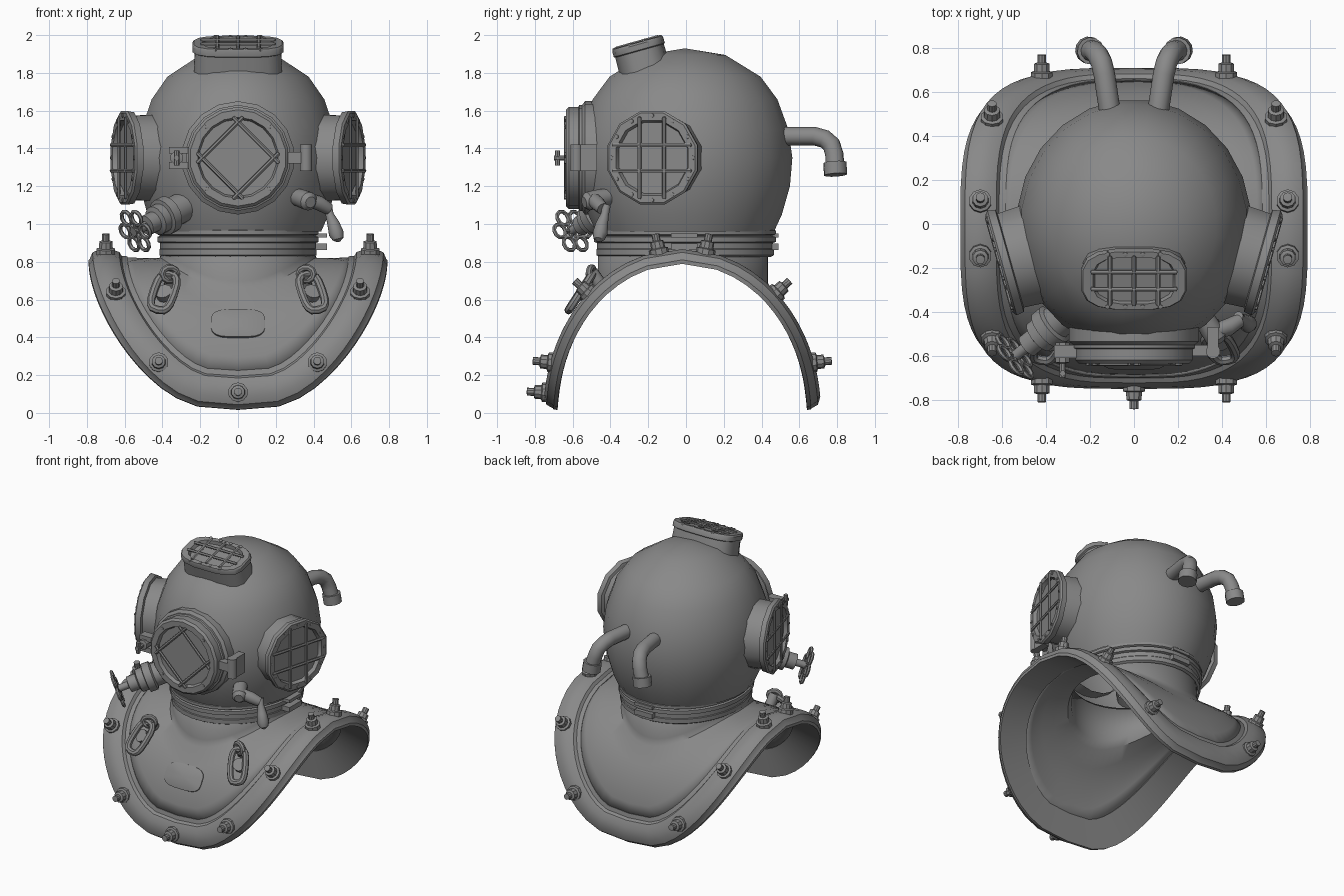
import bpy, bmesh, math
from mathutils import Vector as V
from math import sin, cos, asin, pi, radians

if "Cube" in bpy.data.objects:
    bpy.data.objects.remove(bpy.data.objects["Cube"])


def spow(v, p):
    return math.copysign(abs(v) ** p, v)


def add(name, bm):
    bmesh.ops.remove_doubles(bm, verts=bm.verts, dist=1e-5)
    bmesh.ops.recalc_face_normals(bm, faces=bm.faces)
    me = bpy.data.meshes.new(name)
    bm.to_mesh(me)
    bm.free()
    ob = bpy.data.objects.new(name, me)
    bpy.context.collection.objects.link(ob)
    return ob


def skin(name, rings, wrap=False):
    """Bridge a list of closed rings with quads."""
    bm = bmesh.new()
    rs = [[bm.verts.new(p) for p in r] for r in rings]
    n = len(rs[0])
    for i in range(len(rs) if wrap else len(rs) - 1):
        a, b = rs[i], rs[(i + 1) % len(rs)]
        for j in range(n):
            k = (j + 1) % n
            bm.faces.new((a[j], a[k], b[k], b[j]))
    return add(name, bm)


def lathe(name, prof, o=(0, 0, 0), axis=(0, 0, 1), n=16, sx=1, sy=1, p=1):
    q = V(axis).to_track_quat('Z', 'Y')
    rings = []
    for r, h in prof:
        ang = [2 * pi * (j + .5) / n for j in range(n)]
        rings.append([V(o) + q @ V((sx * r * spow(cos(a), p), sy * r * spow(sin(a), p), h)) for a in ang])
    return skin(name, rings)


def tube(name, pts, r, radii=None, cyclic=False, res=2):
    cu = bpy.data.curves.new(name, 'CURVE')
    cu.dimensions = '3D'
    cu.bevel_depth, cu.bevel_resolution, cu.use_fill_caps = r, res, True
    s = cu.splines.new('POLY')
    s.points.add(len(pts) - 1)
    for i, p in enumerate(pts):
        s.points[i].co = (*p, 1)
        s.points[i].radius = radii[i] if radii else 1
    s.use_cyclic_u = cyclic
    ob = bpy.data.objects.new(name + "_path", cu)
    bpy.context.collection.objects.link(ob)
    dg = bpy.context.evaluated_depsgraph_get()
    me = bpy.data.meshes.new_from_object(ob.evaluated_get(dg))
    bpy.data.objects.remove(ob)
    out = bpy.data.objects.new(name, me)
    bpy.context.collection.objects.link(out)
    return out


def box(name, loc, size):
    bm = bmesh.new()
    bmesh.ops.create_cube(bm, size=1)
    for v in bm.verts:
        v.co = V(loc) + V((v.co.x * size[0], v.co.y * size[1], v.co.z * size[2]))
    return add(name, bm)


# elliptical arch the breastplate follows: angle f from the top, lifted along its normal
AY, AZ = .662, .795


def arch(f, x, lift=0):
    N = V((0, sin(f) / AY, cos(f) / AZ)).normalized()
    return V((x, AY * sin(f) - .02, AZ * cos(f))) + N * lift, N


def bulge(f):
    return .025 + .035 * min(1, abs(sin(f)) / .7)


def rim_pt(a):
    return arch(asin(.656 * spow(sin(a), .556) / AY), .7 * spow(cos(a), .556))


def rim_frame(a):
    P, N = rim_pt(a)
    U = (rim_pt(a + .002)[0] - rim_pt(a - .002)[0]).cross(N).normalized()
    return P, U, N


ANG = [2 * pi * i / 64 for i in range(64)]

# rolled rim swept round the breastplate edge
sec = [(-.115, 0), (-.115, .034), (-.085, .036), (-.072, .056), (-.03, .072), (.03, .072),
       (.07, .055), (.085, .02), (.091, .015), (.091, -.006)]
frames = [rim_frame(a) for a in ANG]
skin("rim", [[P + U * u + N * n for u, n in sec] for P, U, N in frames], wrap=True)


# breastplate flowing from neck to rim
def neck_angle(y):
    f = 0
    for _ in range(30):
        f = asin((y + .02 - bulge(f) * arch(f, 0)[1].y) / AY)
    return f


inner = [P - U * .1 + N * .03 for P, U, N in frames]
ell = [V((.405 * cos(a), .45 * sin(a) - .017, 0)) for a in ANG]
rows = [[], [], [], [], [], []]
for e, i in zip(ell, inner):
    f0 = neck_angle(e.y)
    f1 = asin(max(-1, min(1, (i.y + .02) / (AY + .03))))
    foot = arch(f0, e.x, bulge(f0))[0]
    rows[0].append(V((e.x, e.y, .96)))
    rows[1].append(V((e.x, e.y, foot.z + .03)))
    for k, t in enumerate((.05, .3, .55, .8)):
        f = f0 + (f1 - f0) * t
        lift = bulge(f) * (1 - t ** 4) + .03 * t ** 4
        rows[2 + k].append(arch(f, e.x + (i.x - e.x) * t, lift)[0])
plate = skin("breastplate", rows + [inner])
m = plate.modifiers.new("thickness", 'SOLIDIFY')
m.thickness = .025
m.offset = -1

# studs and nuts round the rim
for i, d in enumerate((270, 293.5, 246.5, 330, 210, 357.7, 182.3, 2.3, 177.7, 30, 150, 66.5, 113.5)):
    P, U, N = rim_frame(radians(d))
    ax = V((0, N.y, N.z * (.3 if N.z < .5 else 1)))
    lathe(f"rim_stud_{i}", [(.052, .04), (.052, .085), (.038, .09), (.036, .125), (.021, .13), (.021, .166), (0, .168)],
          P, ax, n=10)

# neck collar and its locking tabs
lathe("neck_collar", [(.455, .825), (.472, .835), (.472, .865), (.468, .87), (.468, .9), (.485, .905), (.485, .932),
                      (.468, .937), (.485, .945), (.485, .965), (.45, .975)], (0, -.005, 0), n=32, sx=.885)
for i, z in enumerate((.88, .94)):
    h = .035 if i == 0 else .022
    box(f"collar_tab_side_{i}", (.44, -.01, z), (.06, .14, h))
    box(f"collar_tab_back_{i}", (0, .465, z), (.14, .05, h))

# helmet dome
lathe("dome", [(.475, .96), (.517, 1.05), (.56, 1.2), (.573, 1.35), (.552, 1.5), (.493, 1.66), (.403, 1.78),
               (.215, 1.895), (0, 1.93)], (0, -.005, 0), n=24, sx=.935)


# windows: housing, guard bars and rivets
def window(name, o, axis, prof, bars, rivets, n, sx=1, sy=1, p=1):
    lathe(name, prof, o, axis, n, sx, sy, p)
    q = V(axis).to_track_quat('Z', 'Y')
    at = lambda x, y, z: V(o) + q @ V((x, y, z))
    for i, (x0, y0, x1, y1) in enumerate(bars):
        tube(f"{name}_bar_{i}", [at(x0, y0, -.015), at(x0, y0, .003), at(x1, y1, .003), at(x1, y1, -.015)], .011, res=1)
    for i, (x, y) in enumerate(rivets):
        lathe(f"{name}_rivet_{i}", [(.013, -.01), (.011, .004), (0, .007)], at(x, y, 0), axis, 6)


c, d = .134 * .7071, .165 * .7071
diag = [(c - d, c + d, c + d, c - d), (-c - d, -c + d, -c + d, -c - d),
        (c - d, -c - d, c + d, -c + d), (-c - d, c - d, -c + d, c + d)]
window("front_window", (0, -.635, 1.35), (0, -1, 0),
       [(.3, -.2), (.3, -.1), (.28, -.085), (.28, -.07), (.27, -.065), (.27, -.015), (.255, 0), (.215, 0),
        (.205, -.025), (0, -.025)], diag, [(.165 * i, .165 * j) for i in (-1, 1) for j in (-1, 1)], 18)

for s, side in ((1, "right"), (-1, "left")):
    bars = [(k, -.21, k, .21) for k in (-.068, .068)] + [(-.21, k, .21, k) for k in (-.068, .068)]
    window(f"{side}_window", (s * .61, -.18, 1.35), (s * .963, -.27, 0),
           [(.24, -.22), (.23, -.05), (.25, -.045), (.256, -.01), (.245, 0), (.205, 0), (.195, -.025), (0, -.025)],
           bars, [(.224 * cos(k * pi / 6), .224 * sin(k * pi / 6)) for k in range(12)], 12)

window("top_window", (0, -.258, 1.96), (0, -.27, .963),
       [(.98, -.18), (.95, -.045), (1, -.04), (1, -.01), (.97, 0), (.78, 0), (.74, -.025), (0, -.025)],
       [(k, -.11, k, .11) for k in (-.11, 0, .11)] + [(-.19, k, .19, k) for k in (-.04, .04)],
       [(x, y) for x in (-.12, -.04, .04, .12) for y in (-.124, .124)], 16, .243, .142, .65)

# front door hinge and latch
box("hinge_leaf", (.29, -.575, 1.35), (.13, .05, .06))
box("hinge_bracket", (.36, -.53, 1.35), (.05, .12, .14))
lathe("hinge_pin", [(0, -.07), (.033, -.07), (.033, .07), (0, .07)], (.36, -.58, 1.35), n=12)
box("latch_lug_upper", (-.31, -.58, 1.39), (.11, .06, .035))
box("latch_lug_lower", (-.31, -.58, 1.31), (.11, .06, .035))
lathe("latch_bolt", [(.035, -.06), (.035, .03), (.015, .035), (.015, .1), (0, .1)], (-.325, -.6, 1.35), (0, -1, 0), 8)
tube("latch_wing", [(-.325, -.68, 1.31), (-.325, -.68, 1.39)], .014)

# exhaust valve with petal handwheel
vo, va = V((-.32, -.42, 1.075)), V((-.22, -.18, -.11)).normalized()
lathe("valve_body", [(.08, -.1), (.08, .05), (.1, .06), (.1, .11), (.08, .115), (.08, .16), (.055, .17), (.055, .23),
                     (.025, .235), (.025, .325), (0, .325)], vo, va, 16)
wq, wc = va.to_track_quat('Z', 'Y'), vo + va * .31
for i in range(6):
    a = i * pi / 3
    pc = V((.083 * cos(a), .083 * sin(a), 0))
    tube(f"handwheel_petal_{i}", [wc + wq @ (pc + V((.038 * cos(k * pi / 5), .038 * sin(k * pi / 5), 0)))
                                  for k in range(10)], .011, cyclic=True, res=1)
    tube(f"handwheel_spoke_{i}", [wc, wc + wq @ (pc * .6)], .012, res=1)

# spit cock with drop-shaped lever
tube("cock_body", [(.29, -.38, 1.15), (.35, -.48, 1.13), (.375, -.52, 1.12), (.385, -.54, 1.115)], .05,
     [.9, 1, 1, .6], res=4)
tube("cock_arm", [(.37, -.49, 1.13), (.43, -.47, 1.11), (.48, -.44, 1.08)], .036, [1, 1.1, .9], res=4)
tube("cock_lever", [(.475, -.42, 1.1), (.485, -.43, 1.05), (.505, -.445, 1.0), (.52, -.455, .95), (.53, -.46, .92),
                    (.533, -.46, .905)], .037, [.6, .6, .9, 1.1, .8, .2], res=4)

for s, side in ((1, "right"), (-1, "left")):
    # rear air pipes
    tube(f"{side}_pipe", [(s * .105, .48, 1.465), (s * .135, .68, 1.465), (s * .148, .735, 1.45), (s * .165, .77, 1.42),
                          (s * .18, .785, 1.37), (s * .2, .79, 1.3)], .049, res=4)
    tube(f"{side}_pipe_end", [(s * .197, .788, 1.325), (s * .207, .792, 1.26)], .062, res=4)
    # shackles on the breastplate
    top, bot = V((s * .36, -.5, .73)), V((s * .425, -.62, .545))
    mid, half = (top + bot) / 2, (bot - top) / 2
    w = half.cross(V((0, -.75, .6))).normalized() * .055
    tube(f"{side}_shackle", [mid + half * spow(sin(k * pi / 8), .7) + w * spow(cos(k * pi / 8), .6)
                             for k in range(16)], .022, cyclic=True)
    tube(f"{side}_shackle_post", [(s * .355, -.455, .68), (s * .362, -.5, .745)], .036, res=4)
    tube(f"{side}_shackle_eye", [V((s * .362, -.5, .735)) + V((s * .04 * cos(k * pi / 5), -.015 * cos(k * pi / 5),
                                 .035 * sin(k * pi / 5))) for k in range(10)], .018, cyclic=True)
    tube(f"{side}_shackle_pad", [(s * .385, -.52, .62), (s * .395, -.55, .645)], .045, res=4)

# blank oblong badge set into the plate
bp, bn = arch(-.975, 0, .055)
lathe("badge", [(1, -.012), (1, .008), (.95, .011), (0, .011)], bp, bn, 20, .145, .085, .6)

# dark grey metal, smooth shading with sharp edges kept
mat = bpy.data.materials.new("dark_metal")
mat.diffuse_color = (.25, .25, .25, 1)
mat.use_nodes = True
mat.node_tree.nodes["Principled BSDF"].inputs["Base Color"].default_value = mat.diffuse_color
bpy.ops.object.select_all(action='DESELECT')
for ob in bpy.context.scene.objects:
    ob.data.materials.clear()
    ob.data.materials.append(mat)
    ob.select_set(True)
    bpy.context.view_layer.objects.active = ob
bpy.ops.object.shade_smooth_by_angle(angle=radians(35))
